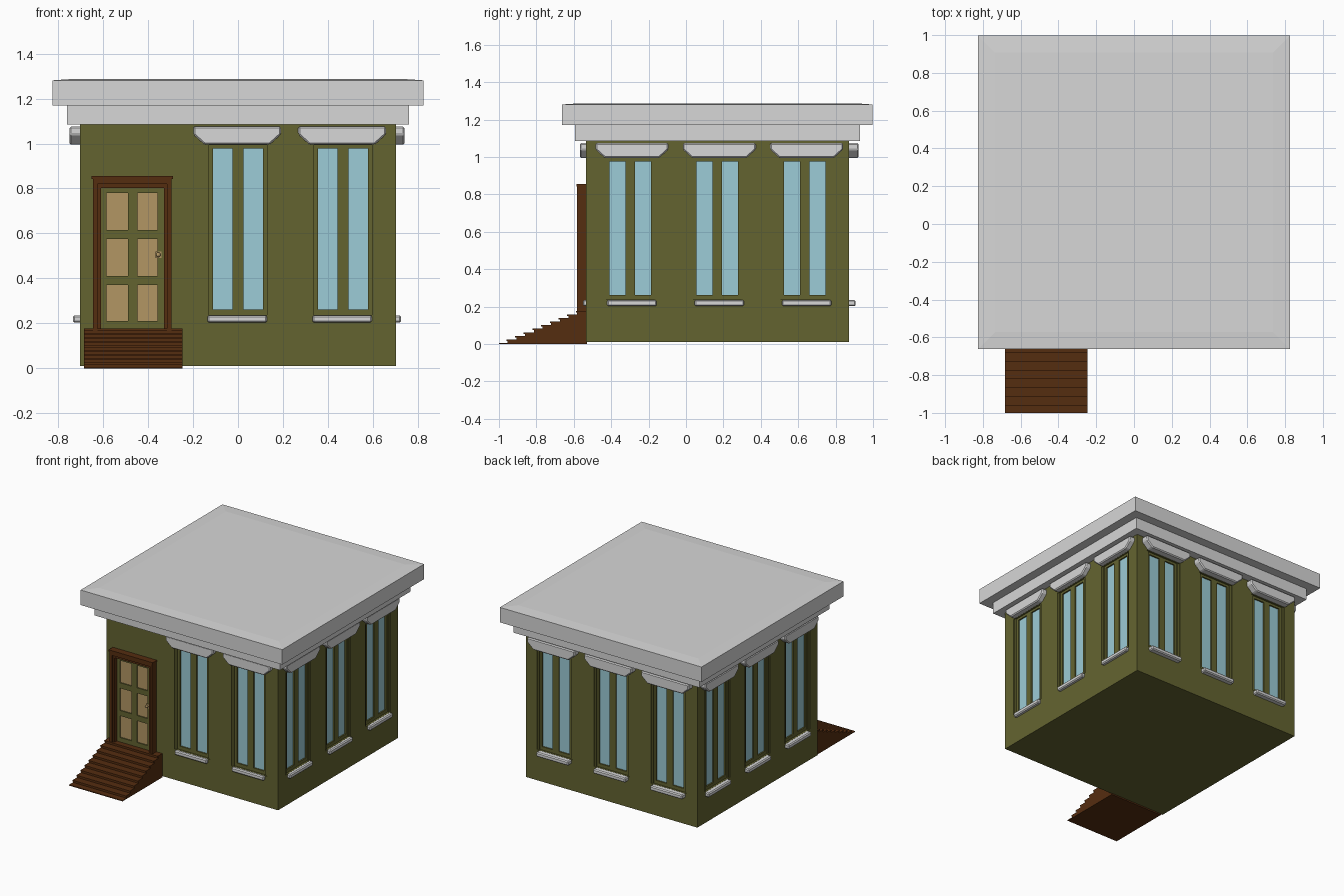
import bpy, bmesh, math
from mathutils import Matrix, Vector

if "Cube" in bpy.data.objects:
    bpy.data.objects.remove(bpy.data.objects["Cube"])

CY, H = 0.168, 0.7025          # body centre in y, half width of the square body


def mat(name, rgb):
    m = bpy.data.materials.new(name)
    m.diffuse_color = (*rgb, 1)
    m.use_nodes = True
    m.node_tree.nodes["Principled BSDF"].inputs["Base Color"].default_value = m.diffuse_color
    return m


OLIVE = mat("olive", (0.127, 0.127, 0.030))
STONE = mat("light_grey", (0.68, 0.68, 0.68))
GLASS = mat("glass_blue", (0.332, 0.604, 0.68))
BROWN = mat("brown", (0.091, 0.026, 0.005))
TAN = mat("tan", (0.445, 0.305, 0.127))


def finish(bm, name, material, bevel=0):
    bmesh.ops.recalc_face_normals(bm, faces=bm.faces)
    me = bpy.data.meshes.new(name)
    bm.to_mesh(me)
    bm.free()
    me.materials.append(material)
    ob = bpy.data.objects.new(name, me)
    bpy.context.collection.objects.link(ob)
    if bevel:
        mod = ob.modifiers.new("edge", 'BEVEL')
        mod.width, mod.segments = bevel, 1
    return ob


def add_box(bm, lo, hi, M=Matrix()):
    lo, hi = Vector(lo), Vector(hi)
    size = hi - lo
    T = M @ Matrix.Translation((lo + hi) / 2) @ Matrix.Diagonal((*size, 1))
    bmesh.ops.create_cube(bm, size=1, matrix=T)


def add_prism(bm, profile, axis_a, axis_b, M=Matrix()):
    """Extrude a closed outline; axis_a/axis_b turn a profile pair into end points."""
    a = [bm.verts.new(M @ Vector(axis_a(*p))) for p in profile]
    b = [bm.verts.new(M @ Vector(axis_b(*p))) for p in profile]
    n = len(profile)
    bm.faces.new(a)
    bm.faces.new(b[::-1])
    for i in range(n):
        bm.faces.new((a[i], b[i], b[(i + 1) % n], a[(i + 1) % n]))


def wall_box(bm, M, u0, u1, d0, d1, z0, z1):
    """Box on a wall: u along the wall, d outward from its surface."""
    add_box(bm, (u0, -H - d1, z0), (u1, -H - d0, z1), M)


def wall(angle, shift=(0, 0)):
    return Matrix.Translation((shift[0], CY + shift[1], 0)) @ Matrix.Rotation(math.radians(angle), 4, 'Z')


WALLS = [("front", 0, (0, 0.467)), ("right", 90, (-0.467, 0, 0.467)),
         ("back", 180, (-0.467, 0, 0.467)), ("left", 270, (-0.467, 0, 0.467))]
Z0, Z1, HW, DEPTH = 0.237, 0.994, 0.146, 0.03   # window pocket

# Body with recessed window pockets
bm = bmesh.new()
add_box(bm, (-H, CY - H, 0.01), (H, CY + H, 1.087))
body = finish(bm, "body", OLIVE)
bm = bmesh.new()
for _, ang, us in WALLS:
    for u in us:
        wall_box(bm, wall(ang), u - HW, u + HW, -DEPTH, 0.05, Z0, Z1)
cutter = finish(bm, "window_cutter", OLIVE)
mod = body.modifiers.new("pockets", 'BOOLEAN')
mod.operation, mod.object, mod.solver = 'DIFFERENCE', cutter, 'EXACT'
bpy.context.view_layer.objects.active = body
bpy.ops.object.modifier_apply(modifier=mod.name)
bpy.data.objects.remove(cutter)

# Window sashes, glass, lintels and sills on each wall
LINTEL = [(-0.195, 1.075), (0.195, 1.075), (0.195, 1.04), (0.145, 0.995), (-0.145, 0.995), (-0.195, 1.04)]
for name, ang, us in WALLS:
    M, S = wall(ang), wall(ang, (-0.004, 0.01))
    frame, glass, lintel, sill = (bmesh.new() for _ in range(4))
    for u in us:
        for s in (-1, 1):
            for inner, outer, d in ((0.111, 0.13, -0.014), (0.13, HW, -0.006)):
                a, b = sorted((u + s * inner, u + s * outer))
                wall_box(frame, M, a, b, -DEPTH - 0.005, d, Z0, Z1)
            a, b = sorted((u + s * 0.025, u + s * 0.111))
            wall_box(glass, M, a, b, -DEPTH - 0.005, -0.024, 0.262, 0.977)
        wall_box(frame, M, u - 0.025, u + 0.025, -DEPTH - 0.005, -0.014, Z0, Z1)
        for a, b in ((Z0, 0.262), (0.977, Z1)):
            wall_box(frame, M, u - 0.111, u + 0.111, -DEPTH - 0.005, -0.014, a, b)
        add_prism(lintel, LINTEL, lambda p, z: (u + p, -H + 0.015, z),
                  lambda p, z: (u + p, -H - 0.043, z), S)
        wall_box(sill, S, u - 0.1325, u + 0.1325, -0.02, 0.027, 0.203, 0.236)
    finish(frame, name + "_window_frames", OLIVE)
    finish(glass, name + "_window_glass", GLASS)
    finish(lintel, name + "_lintels", STONE, 0.007)
    finish(sill, name + "_sills", STONE, 0.007)

# Stepped cornice and roof slab with a very shallow raised middle
bm = bmesh.new()
add_box(bm, (-0.76, CY - 0.762, 1.085), (0.76, CY + 0.762, 1.172))
finish(bm, "lower_cornice", STONE)
bm = bmesh.new()
add_box(bm, (-0.826, CY - 0.83, 1.17), (0.826, CY + 0.83, 1.281))
bm.normal_update()
top = max(bm.faces, key=lambda f: f.calc_center_median().z)
bmesh.ops.inset_region(bm, faces=[top], thickness=0.126)
for v in top.verts:
    v.co.z = 1.287
finish(bm, "roof_slab", STONE)

# Door: tan panels behind olive stiles and rails
M = wall(0)
bm = bmesh.new()
wall_box(bm, M, -0.60, -0.34, -0.01, 0.004, 0.19, 0.79)
finish(bm, "door_panels", TAN)
bm = bmesh.new()
for a, b in ((-0.61, -0.584), (-0.49, -0.446), (-0.357, -0.33)):
    wall_box(bm, M, a, b, -0.01, 0.012, 0.175, 0.805)
for a, b in ((0.175, 0.21), (0.37, 0.41), (0.575, 0.615), (0.78, 0.805)):
    for l, r in ((-0.584, -0.49), (-0.446, -0.357)):
        wall_box(bm, M, l, r, -0.01, 0.012, a, b)
finish(bm, "door_leaf", OLIVE)

# Door knob on a small plate
bm = bmesh.new()
wall_box(bm, M, -0.366, -0.34, 0.01, 0.016, 0.49, 0.52)
bmesh.ops.create_uvsphere(bm, u_segments=10, v_segments=6, radius=0.011,
                          matrix=M @ Matrix.Translation((-0.355, -H - 0.026, 0.505)))
finish(bm, "door_knob", TAN)

# Stepped brown door frame
bm = bmesh.new()
for a, b, d in ((-0.646, -0.625, 0.048), (-0.625, -0.61, 0.038),
                (-0.33, -0.315, 0.038), (-0.315, -0.295, 0.048)):
    wall_box(bm, M, a, b, -0.01, d, 0.165, 0.845)
wall_box(bm, M, -0.625, -0.315, -0.01, 0.048, 0.82, 0.845)
wall_box(bm, M, -0.61, -0.33, -0.01, 0.038, 0.803, 0.82)
wall_box(bm, M, -0.651, -0.29, -0.01, 0.05, 0.843, 0.856)
finish(bm, "door_frame", BROWN)

# Stairs: one stepped profile with slight nosings, extruded in x
N, RUN, RISE = 9, 0.0465, 0.019
prof = [(-0.53, 0.0), (-1.0, 0.0), (-1.0, 0.006)]
for i in range(1, N + 1):
    y, z = -1 + RUN * i, 0.006 + RISE * i
    prof += [(y, z - RISE), (y, z - 0.008), (y - 0.007, z - 0.008), (y - 0.007, z)]
prof.append((-0.53, 0.006 + RISE * N))
bm = bmesh.new()
add_prism(bm, prof, lambda y, z: (-0.684, y, z), lambda y, z: (-0.246, y, z))
finish(bm, "stairs", BROWN)
